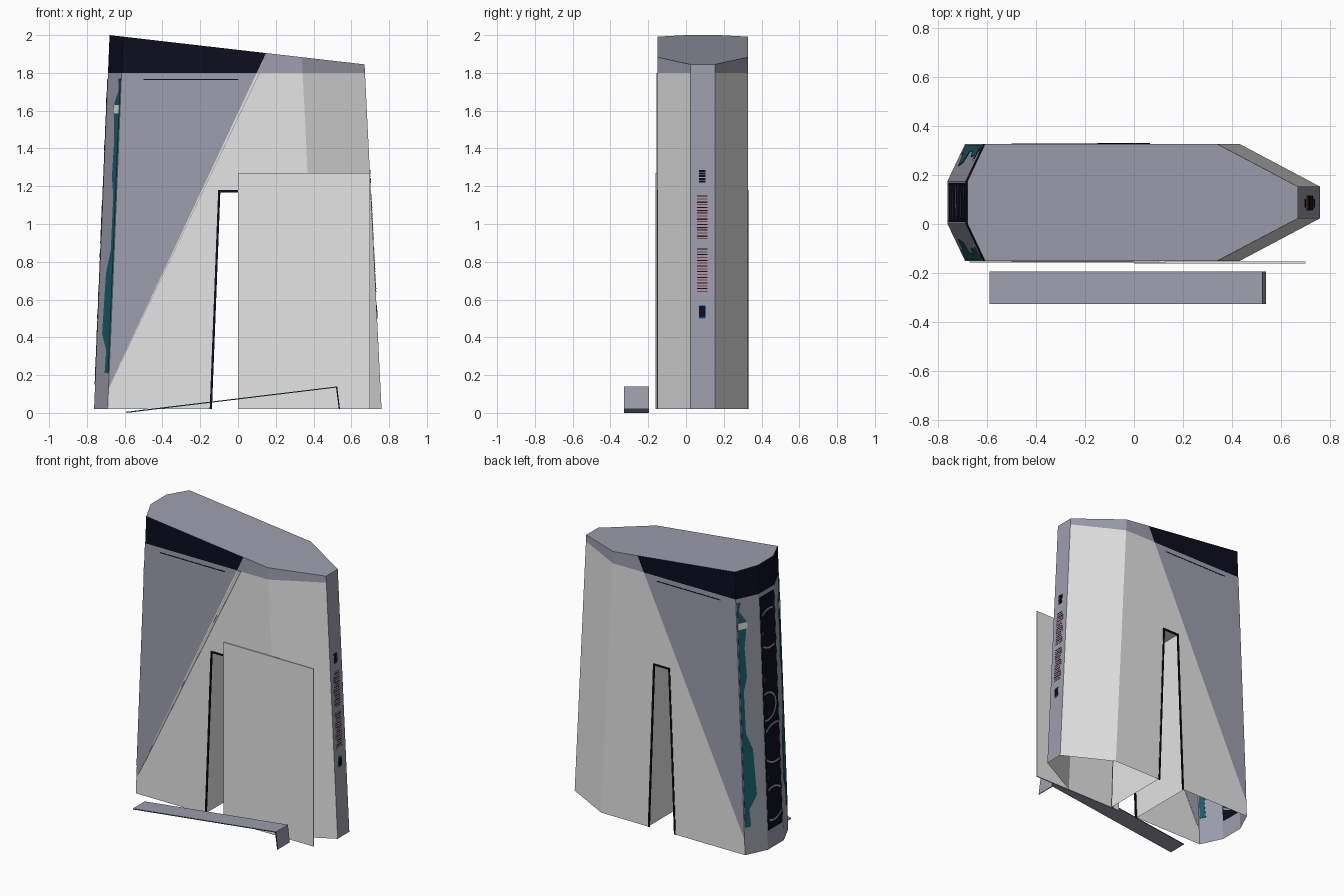
import bpy, bmesh, math
from mathutils import Vector

cube = bpy.data.objects.get("Cube")
if cube:
    bpy.data.objects.remove(cube, do_unlink=True)


def material(name, r, g, b):
    m = bpy.data.materials.new(name)
    m.use_nodes = True
    m.diffuse_color = (r, g, b, 1)
    bsdf = next(n for n in m.node_tree.nodes if n.type == 'BSDF_PRINCIPLED')
    bsdf.inputs["Base Color"].default_value = (r, g, b, 1)
    return m


LIGHT = material("light_grey", .78, .78, .78)
SLATE = material("blue_grey", .34, .345, .42)
NAVY = material("dark_navy", .004, .004, .014)
TEAL = material("teal", .01, .11, .15)
RED = material("red", .35, .03, .04)
BLUE = material("bright_blue", .03, .25, .5)

FRONT, BACK, MID, BASE = -.152, .328, .088, .02
LEAN_A, LEAN_B = .0414, .0493      # inward lean of the wide and narrow ends


def finish(name, bm, mats):
    me = bpy.data.meshes.new(name)
    bm.to_mesh(me)
    bm.free()
    for m in mats:
        me.materials.append(m)
    ob = bpy.data.objects.new(name, me)
    bpy.context.collection.objects.link(ob)
    return ob


def plate(name, polys, place, normal, thick, mat):
    """Thin plates centred on a surface; place maps 2D points into space."""
    bm = bmesh.new()
    n = Vector(normal).normalized()
    for pts in polys:
        low, high = ([bm.verts.new(Vector(place(*p)) + n * s * thick / 2) for p in pts]
                     for s in (-1, 1))
        bm.faces.new(low)
        bm.faces.new(high)
        for i in range(len(pts)):
            j = (i + 1) % len(pts)
            bm.faces.new((low[i], low[j], high[j], high[i]))
    bmesh.ops.recalc_face_normals(bm, faces=bm.faces)
    return finish(name, bm, [mat])


def rect(u0, u1, v0, v1):
    return [(u0, v0), (u1, v0), (u1, v1), (u0, v1)]


# Surface placements
def on_front(x, z): return (x, FRONT, z)
def on_back(x, z): return (x, BACK, z)
def on_wide_end(y, z): return (-.762 + LEAN_A * (z - BASE), y, z)
def on_narrow_end(y, z): return (.76 - LEAN_B * (z - BASE), y, z)


def on_chamfer(side):
    def place(t, z):
        return (-.69 - .072 * t + LEAN_A * (z - BASE), MID + side * (.24 - .152 * t), z)
    return place


# Body: leaning eight-sided shell with an open bottom
plan = [(-.762, 0), (-.69, FRONT), (.43, FRONT), (.76, .023),
        (.76, .153), (.43, BACK), (-.69, BACK), (-.762, .176)]
bm = bmesh.new()
RISE = 2.1
low = [bm.verts.new((x, y, BASE)) for x, y in plan]
high = [bm.verts.new((x + (LEAN_A if x < 0 else -LEAN_B) * RISE, y, BASE + RISE))
        for x, y in plan]
for i in range(8):
    j = (i + 1) % 8
    bm.faces.new((low[i], low[j], high[j], high[i]))


def slice_body(co, no, flat_only=True, clear=False):
    faces = [f for f in bm.faces if not flat_only or abs(f.normal.y) > .95]
    geom = set(faces)
    for f in faces:
        geom.update(f.edges)
        geom.update(f.verts)
    res = bmesh.ops.bisect_plane(bm, geom=list(geom), plane_co=co, plane_no=no,
                                 clear_outer=clear)
    bm.normal_update()
    return res


# Sloping roof
bm.normal_update()
cut = slice_body((-.68, 0, 2), (.1148, 0, 1), False, True)
bmesh.ops.contextual_create(bm, geom=[e for e in cut['geom_cut']
                                      if isinstance(e, bmesh.types.BMEdge)])
bm.normal_update()

# Colour borders and doorway cuts
DIAG_CO, DIAG_NO = Vector((.148, 0, 1.905)), Vector((1.74, 0, -.815))
DOOR_Z, DOOR_LOW, DOOR_HIGH = 1.18, (-.15, .065), (-.105, .025)
slice_body((0, 0, 1.8), (0, 0, 1), False)
slice_body(DIAG_CO, DIAG_NO)
door_planes = [(Vector((0, 0, DOOR_Z)), Vector((0, 0, 1)))]
for a, b, s in zip(DOOR_LOW, DOOR_HIGH, (-1, 1)):
    door_planes.append((Vector((a, 0, BASE)),
                        Vector((s * (DOOR_Z - BASE), 0, -s * (b - a)))))
for co, no in door_planes:
    slice_body(co, no)
hole = [f for f in bm.faces if abs(f.normal.y) > .95 and
        all((f.calc_center_median() - co).dot(no) < 0 for co, no in door_planes)]
bmesh.ops.delete(bm, geom=hole, context='FACES')

# Doorway passage
arch = [(DOOR_LOW[0], BASE), (DOOR_HIGH[0], DOOR_Z), (DOOR_HIGH[1], DOOR_Z), (DOOR_LOW[1], BASE)]
for p, q in zip(arch, arch[1:]):
    bm.faces.new([bm.verts.new(c) for c in
                  (on_front(*p), on_front(*q), on_back(*q), on_back(*p))])
bmesh.ops.remove_doubles(bm, verts=bm.verts, dist=.0005)
bmesh.ops.recalc_face_normals(bm, faces=bm.faces)
bm.normal_update()
for f in bm.faces:
    c, n = f.calc_center_median(), f.normal
    inside = FRONT + .01 < c.y < BACK - .01 and DOOR_LOW[0] - .01 < c.x < DOOR_LOW[1] + .01
    left = (c - DIAG_CO).dot(DIAG_NO) < 0
    if n.z > .9:
        f.material_index = 1
    elif inside:
        f.material_index = 0
    elif c.z > 1.8:
        f.material_index = 2 if left else 1
    elif left or c.x < -.6 or n.x > .9:
        f.material_index = 1
finish("body", bm, [LIGHT, SLATE, NAVY])

# Doorway frames and slots on both broad faces
W = .012
frame = [rect(DOOR_HIGH[0], DOOR_HIGH[1], DOOR_Z - W, DOOR_Z)]
for a, b, s in zip(DOOR_LOW, DOOR_HIGH, (1, -1)):
    frame.append([(a, BASE), (a + s * W, BASE), (b + s * W, DOOR_Z), (b, DOOR_Z)])
for side, place in (("front", on_front), ("back", on_back)):
    plate(side + "_doorway_frame", frame, place, (0, 1, 0), .008, NAVY)
    plate(side + "_slot", [rect(-.5, 0, 1.762, 1.768)], place, (0, 1, 0), .003, NAVY)

# Diagonal trim and sliding door on the front
plate("diagonal_trim", [[(.1, 1.8), (.13, 1.8), (-.667, .16), (-.672, .16)]],
      on_front, (0, 1, 0), .009, LIGHT)
plate("trim_groove", [[(.112, 1.8), (.116, 1.8), (-.669, .16), (-.671, .16)]],
      on_front, (0, 1, 0), .0098, SLATE)
plate("sliding_door", [rect(0, .7, BASE, 1.27)],
      lambda x, z: (x, FRONT - .005, z), (0, 1, 0), .008, LIGHT)

# Wavy teal strips on the wide end's corners
wave = [(.3, .21), (.25, .33), (.6, .42), (.5, .74), (.22, .86), (.2, 1.15),
        (.36, 1.25), (.3, 1.45), (.42, 1.6), (.4, 1.64), (.12, 1.71), (.2, 1.77)]
for name, s in (("front", -1), ("back", 1)):
    n = (-.9, s * .43, .04)
    strips = [[(.04, z0), (t0, z0), (t1, z1), (.04, z1)]
              for (t0, z0), (t1, z1) in zip(wave, wave[1:])]
    plate(name + "_wavy_strip", strips, on_chamfer(s), n, .006, TEAL)
    plate(name + "_strip_patch", [rect(.04, .45, 1.585, 1.63)], on_chamfer(s), n, .009, LIGHT)

# Dark panel with clipped rings on the wide end
END_N = (-1, 0, LEAN_A)
plate("end_panel", [rect(.008, .168, .15, 1.77)], on_wide_end, END_N, .005, NAVY)
rings = []
for y, z, r in ((.07, 1.53, .14), (.13, 1.0, .1), (.06, .73, .14), (.1, .32, .12)):
    for k in range(40):
        quad = [(y + q * math.cos(a), z + q * math.sin(a))
                for q, a in ((r, k * math.pi / 20), (r, (k + 1) * math.pi / 20),
                             (r - .012, (k + 1) * math.pi / 20), (r - .012, k * math.pi / 20))]
        if all(.01 < p[0] < .166 for p in quad):
            rings.append(quad)
plate("panel_rings", rings, on_wide_end, END_N, .008, SLATE)
plate("panel_marks", [rect(.14, .155, z, z + .02) for z in (.5, 1.18, 1.5)],
      on_wide_end, END_N, .008, RED)

# Striped grilles and vents on the narrow end
END_N = (1, 0, LEAN_B)
for name, z0 in (("lower", .63), ("upper", .91)):
    plate(name + "_grille", [rect(.055, .117, z0, z0 + .25)], on_narrow_end, END_N, .004, SLATE)
    for mat, shift in ((RED, .01), (NAVY, .025)):
        plate(f"{name}_{mat.name}_bars",
              [rect(.058, .114, z0 + shift + k * .03, z0 + shift + k * .03 + .005)
               for k in range(8)], on_narrow_end, END_N, .007, mat)
plate("top_vent", [rect(.068, .102, 1.22 + k * .014, 1.23 + k * .014) for k in range(5)],
      on_narrow_end, END_N, .006, NAVY)
plate("bottom_vent", [rect(.068, .102, .505, .565)], on_narrow_end, END_N, .006, NAVY)
plate("vent_lights", [rect(.07, .1, z, z + .007) for z in (.498, .565)],
      on_narrow_end, END_N, .006, BLUE)

# Ramp: folded thin sheet with coloured edges
T = .006
profile = [(-.59, 0), (-.59, T), (.525, .14), (.54, BASE), (.54 - T, BASE), (.525 - T, .14 - T)]
bm = bmesh.new()
ends = [[bm.verts.new((x, y, z)) for x, z in profile] for y in (-.328, -.195)]
for i in range(6):
    j = (i + 1) % 6
    bm.faces.new((ends[0][i], ends[0][j], ends[1][j], ends[1][i]))
for e in ends:
    for ids in ((0, 1, 2, 5), (2, 3, 4, 5)):
        bm.faces.new([e[i] for i in ids]).material_index = 1 if 0 in ids else 2
bmesh.ops.recalc_face_normals(bm, faces=bm.faces)
finish("ramp", bm, [SLATE, TEAL, NAVY])
